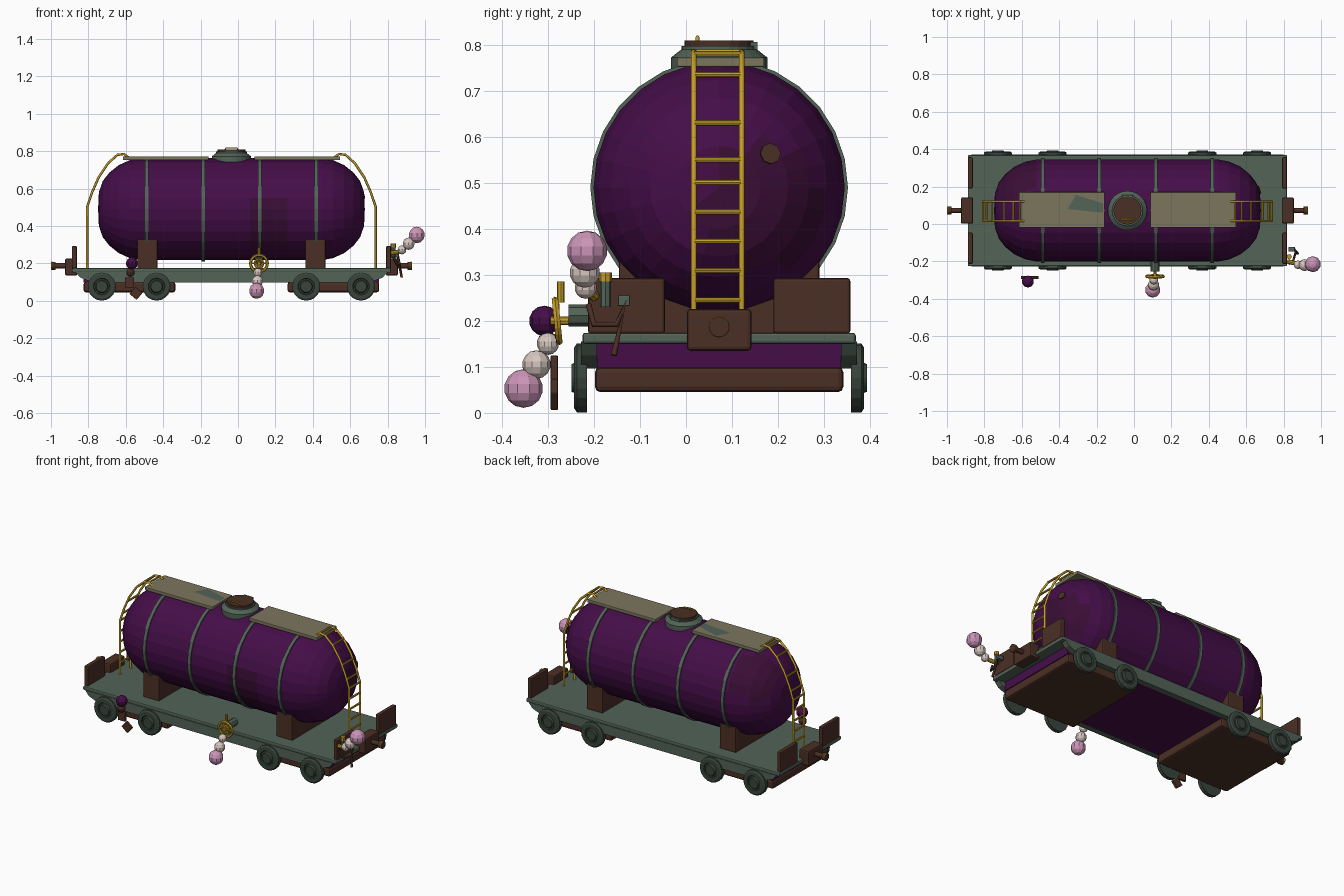
import bpy, bmesh, math
from mathutils import Vector, Matrix

if "Cube" in bpy.data.objects:
    bpy.data.objects.remove(bpy.data.objects["Cube"])

CX, CY = -0.035, 0.072      # wagon centre
TZ, TR = 0.49, 0.273        # tank axis height and radius


def material(name, r, g, b):
    m = bpy.data.materials.new(name)
    m.use_nodes = True
    m.diffuse_color = (r, g, b, 1)
    bsdf = m.node_tree.nodes["Principled BSDF"]
    bsdf.inputs["Base Color"].default_value = (r, g, b, 1)
    bsdf.inputs["Roughness"].default_value = 0.8
    return m


GREEN = material("grey green", .085, .125, .095)
DARK = material("dark green", .04, .06, .045)
PURPLE = material("deep purple", .058, .004, .064)
PLUM = material("dark plum", .042, .004, .036)
BROWN = material("rust brown", .07, .028, .018)
BEIGE = material("weathered beige", .2, .18, .11)
YELLOW = material("safety yellow", .55, .34, .02)
PINK = material("pale pink", .6, .3, .48)
CREAM = material("cream", .68, .57, .52)


def finish(bm, name, mat, smooth=False):
    bmesh.ops.recalc_face_normals(bm, faces=bm.faces)
    me = bpy.data.meshes.new(name)
    bm.to_mesh(me)
    bm.free()
    ob = bpy.data.objects.new(name, me)
    bpy.context.collection.objects.link(ob)
    me.materials.append(mat)
    if smooth:
        for p in me.polygons:
            p.use_smooth = True
    return ob


def box(name, mat, x, y, z, bevel=0.0, turn=0.0):
    """Box from (min, max) ranges, optionally turned about y."""
    bm = bmesh.new()
    bmesh.ops.create_cube(bm, size=1)
    size = Vector((x[1] - x[0], y[1] - y[0], z[1] - z[0]))
    mid = Vector((sum(x), sum(y), sum(z))) / 2
    bmesh.ops.scale(bm, vec=size, verts=bm.verts)
    if bevel:
        bmesh.ops.bevel(bm, geom=bm.edges[:], offset=bevel, segments=2,
                        profile=0.5, affect='EDGES')
    bmesh.ops.transform(bm, matrix=Matrix.Translation(mid) @ Matrix.Rotation(turn, 4, 'Y'),
                        verts=bm.verts)
    return finish(bm, name, mat)


def lathe(name, mat, profile, origin, axis, sides=24):
    """Turn (distance along axis, radius) points around an axis."""
    bm = bmesh.new()
    vs = [bm.verts.new((r, 0, d)) for d, r in profile]
    for a, b in zip(vs, vs[1:]):
        bm.edges.new((a, b))
    bmesh.ops.spin(bm, geom=bm.verts[:] + bm.edges[:], cent=(0, 0, 0), axis=(0, 0, 1),
                   angle=math.tau, steps=sides)
    bmesh.ops.remove_doubles(bm, verts=bm.verts, dist=0.0005)
    rot = Vector(axis).to_track_quat('Z', 'Y').to_matrix().to_4x4()
    bmesh.ops.transform(bm, matrix=Matrix.Translation(origin) @ rot, verts=bm.verts)
    return finish(bm, name, mat)


def rod(name, mat, a, b, r, sides=10):
    d = Vector(b) - Vector(a)
    return lathe(name, mat, [(0, 0), (0, r), (d.length, r), (d.length, 0)], a, d, sides)


def ring(name, mat, centre, axis, radius, thick):
    arc = [i * math.tau / 6 for i in range(7)]
    return lathe(name, mat, [(thick * math.sin(t), radius + thick * math.cos(t)) for t in arc],
                 centre, axis, 20)


def ball(name, mat, centre, r):
    bm = bmesh.new()
    bmesh.ops.create_uvsphere(bm, u_segments=10, v_segments=7, radius=r)
    bmesh.ops.translate(bm, vec=centre, verts=bm.verts)
    return finish(bm, name, mat)


def tube(name, mat, points, r):
    cu = bpy.data.curves.new(name, 'CURVE')
    cu.dimensions = '3D'
    cu.bevel_depth, cu.bevel_resolution, cu.use_fill_caps = r, 1, True
    sp = cu.splines.new('POLY')
    sp.points.add(len(points) - 1)
    for p, co in zip(sp.points, points):
        p.co = (*co, 1)
    cu.materials.append(mat)
    ob = bpy.data.objects.new(name, cu)
    bpy.context.collection.objects.link(ob)
    return ob


# Tank: cylinder with domed ends and darker stained patches
HALF = 0.713
dome = [(0, 0), (0.004, 0.09), (0.025, 0.15), (0.06, 0.195), (0.11, 0.235), (0.17, 0.262), (0.23, TR)]
left = [(d - HALF, r) for d, r in dome]
middle = [(-0.3, TR), (-0.1, TR), (0.1, TR), (0.3, TR)]
profile = left + middle + [(-d, r) for d, r in reversed(left)]
tank = lathe("tank", PURPLE, profile, (CX, CY, TZ), (1, 0, 0), 28)
tank.data.materials.append(PLUM)
stains = [Vector((0.2, -0.2, 0.4)), Vector((-0.6, 0.2, 0.6)), Vector((0.62, 0.15, 0.45))]
for p in tank.data.polygons:
    if any((p.center - s).length < 0.14 for s in stains):
        p.material_index = 1

# Bands around the tank
for i in range(4):
    x = CX + (i - 1.5) * 0.302
    lathe("tank_band", GREEN, [(-.01, .26), (-.01, .28), (.01, .28), (.01, .26)],
          (x, CY, TZ), (1, 0, 0), 28)

# Deck, belly and tapered side sills
box("deck", GREEN, (CX - .853, CX + .853), (CY - .297, CY + .297), (.15, .174), .006)
box("belly", PURPLE, (CX - .79, CX + .79), (CY - .265, CY + .265), (.098, .152))
for s in (-1, 1):
    bm = bmesh.new()
    outline = [(-.835, .155), (.835, .155), (.81, .125), (.74, .097), (-.74, .097), (-.81, .125)]
    f = bm.faces.new([bm.verts.new((CX + x, CY + s * .265, z)) for x, z in outline])
    ext = bmesh.ops.extrude_face_region(bm, geom=[f])
    bmesh.ops.translate(bm, vec=(0, s * .035, 0),
                        verts=[v for v in ext["geom"] if isinstance(v, bmesh.types.BMVert)])
    finish(bm, "side_sill", GREEN)

for s in (-1, 1):
    def span(a, b):
        return tuple(sorted((CX + s * a, CX + s * b)))

    # Saddle and bogie
    box("saddle", BROWN, span(.395, .503), (CY - .218, CY + .218), (.17, .33), .006)
    box("bogie", BROWN, span(.3, .79), (CY - .27, CY + .27), (.045, .1), .012)

    # Wheels with hubs
    for wx in (.4, .693):
        for t in (-1, 1):
            lathe("wheel", DARK, [(0, 0), (0, .075), (.022, .075), (.028, .066), (.028, .045),
                                  (.022, .042), (.022, .035), (.034, .03), (.034, 0)],
                  (CX + s * wx, CY + t * .287, .076), (0, t, 0), 20)

    # End boards and coupling
    for t in (-1, 1):
        ys = sorted((CY + t * .118, CY + t * .285))
        box("end_board", BROWN, span(.827, .853), ys, (.172, .293), .006)
    box("coupling_block", BROWN, span(.825, .89), (CY - .07, CY + .07), (.135, .226), .008)
    lathe("buffer", BROWN, [(.88, 0), (.88, .014), (.94, .014), (.94, .022), (.964, .022), (.964, 0)],
          (CX, CY, .187), (s, 0, 0), 14)
    ring("buffer_ring", YELLOW, (CX + s * .96, CY, .187), (1, 0, 0), .02, .003)

    # Curved ladder
    path = [(.772, .175), (.772, .5), (.745, .58), (.71, .66), (.66, .735),
            (.61, .78), (.575, .785), (.545, .762)]
    for t in (-1, 1):
        tube("ladder_rail", YELLOW, [(CX + s * x, CY - .003 + t * .052, z) for x, z in path], .0065)
    rungs = [(.772, .245 + .064 * i) for i in range(5)] + [(.755, .55), (.724, .63)] + path[4:7]
    for x, z in rungs:
        rod("ladder_rung", YELLOW, (CX + s * x, CY - .055, z), (CX + s * x, CY + .049, z), .006, 8)

    # Walkway on top
    box("walkway", BEIGE, span(.122, .58), (-.02, .17), (.752, .772), .003)

# Worn patch on the left-hand walkway
bm = bmesh.new()
patch = [(-.31, .155), (-.165, .11), (-.165, .06), (-.355, .08)]
bm.faces.new([bm.verts.new((x, y, .774)) for x, y in patch])
finish(bm, "worn_patch", GREEN)
# Stain on the right tank end
lathe("end_stain", BROWN, [(0, 0), (0, .023), (.004, .023), (.004, 0)],
      (.667, .183, .563), (1, .3, .2), 8)

# Filler hatch
lathe("hatch_neck", GREEN, [(.74, 0), (.74, .105), (.772, .105), (.79, .082), (.797, .082), (.797, 0)],
      (CX, CY, 0), (0, 0, 1))
rod("hatch_lid", BROWN, (CX, CY, .795), (CX, CY, .809), .075, 20)
box("hatch_hinge", GREEN, (CX - .03, CX + .03), (.138, .155), (.79, .806))
tube("hatch_handle", YELLOW, [(CX - .035, .025, .807), (CX - .03, .025, .817),
                              (CX + .03, .025, .817), (CX + .035, .025, .807)], .004)

# Side valve with handwheel
VX, VY, VZ = .112, -.28, .2
rod("valve_pipe", GREEN, (VX, -.19, .212), (VX, -.255, .212), .024, 8)
rod("valve_stem", YELLOW, (VX, -.2, VZ), (VX, -.295, VZ), .009, 8)
ring("handwheel", YELLOW, (VX, VY, VZ), (0, 1, .1), .045, .008)
ring("handwheel_inner", YELLOW, (VX, VY, VZ), (0, 1, .1), .022, .006)
for i in range(3):
    a = i * math.pi / 3
    d = Vector((math.cos(a), 0, math.sin(a))) * .043
    rod("handwheel_spoke", YELLOW, Vector((VX, VY, VZ)) - d, Vector((VX, VY, VZ)) + d, .005, 6)
rod("valve_knob", YELLOW, (VX, -.272, .24), (VX, -.272, .285), .008, 8)

# Puffs from the side valve and the end tap
for p, r, m in [((.106, -.3, .15), .024, CREAM), ((.104, -.325, .105), .031, CREAM),
                ((.1, -.353, .053), .042, PINK), ((.877, -.218, .272), .024, CREAM),
                ((.912, -.22, .305), .033, CREAM), ((.956, -.215, .352), .044, PINK)]:
    ball("puff", m, p, r)

# End tap with hose
rod("tap_body", GREEN, (.83, -.175, .23), (.83, -.175, .285), .012, 8)
rod("tap_knob", YELLOW, (.83, -.175, .285), (.83, -.175, .305), .014, 8)
rod("tap_spout", YELLOW, (.82, -.2, .255), (.862, -.21, .262), .012, 8)
box("hose_socket", GREEN, (.825, .86), (-.148, -.122), (.232, .256), .003)
tube("hose", BROWN, [(.83, -.212, .235), (.85, -.2, .192), (.865, -.15, .192),
                     (.855, -.132, .24), (.875, -.157, .125)], .007)

# Hanging lamp and tags beside the left bogie
ball("lamp", PURPLE, (-.567, -.308, .2), .033)
ball("lamp_base", BROWN, (-.575, -.3, .152), .024)
box("upper_tag", BROWN, (-.605, -.555), (-.294, -.278), (.07, .125), .003)
box("lower_tag", BROWN, (-.57, -.52), (-.294, -.278), (.015, .065), .003, .7)
